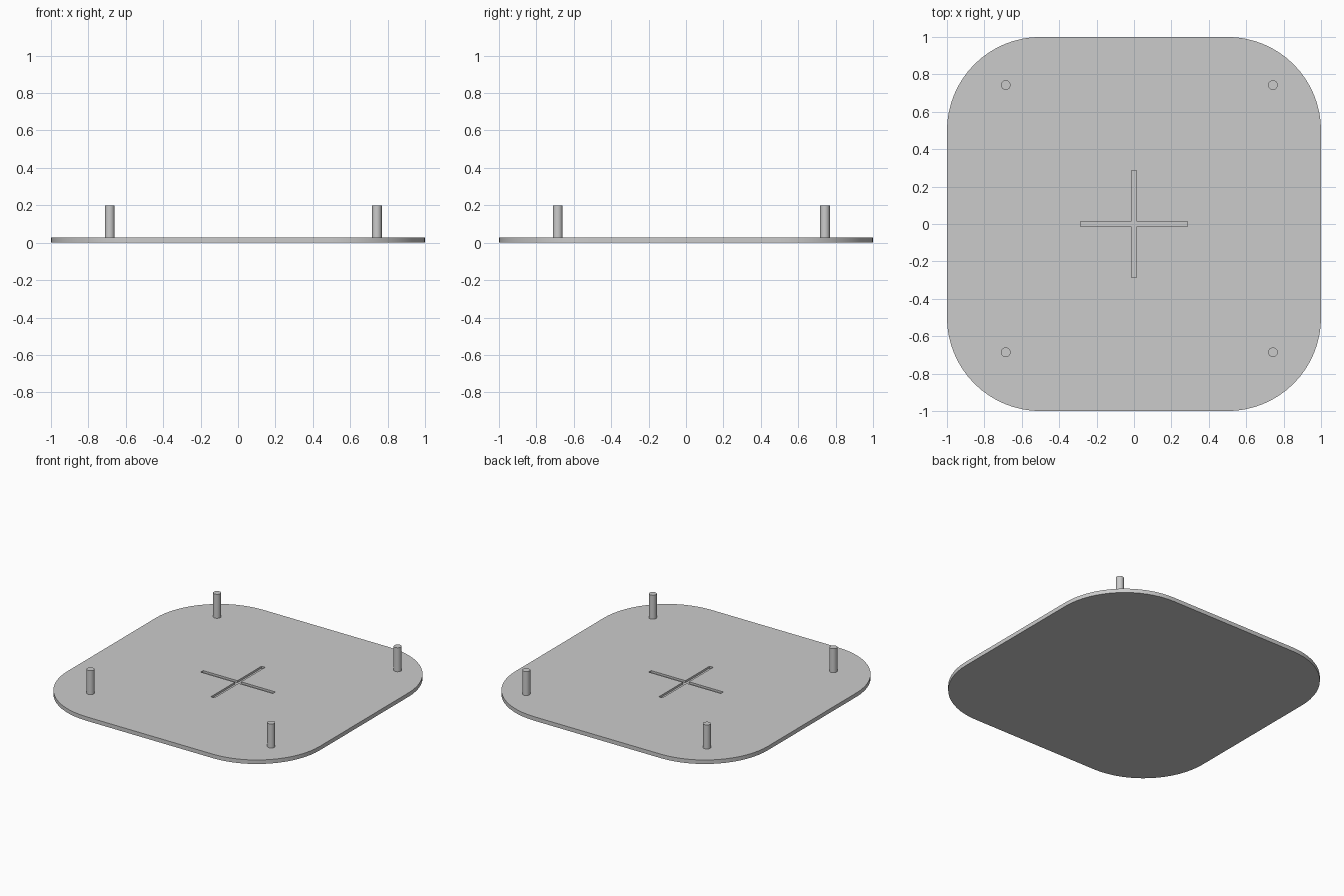
import bpy, bmesh
from math import pi, cos, sin, radians

UNIT = 2 / 70            # module that all sizes are multiples of
THICK = UNIT             # plate thickness
CORNER = 0.5             # plate corner radius

cube = bpy.data.objects.get("Cube")
if cube:
    bpy.data.objects.remove(cube, do_unlink=True)

grey = bpy.data.materials.new("plain grey")
grey.use_nodes = True
colour = (0.6, 0.6, 0.6, 1)
grey.diffuse_color = colour
grey.node_tree.nodes["Principled BSDF"].inputs["Base Color"].default_value = colour


def prism(name, outline, z0, z1):
    """Extrude a closed counter-clockwise outline from z0 up to z1."""
    bm = bmesh.new()
    face = bm.faces.new([bm.verts.new((x, y, z0)) for x, y in outline])
    top = bmesh.ops.extrude_face_region(bm, geom=[face], use_keep_orig=True)
    verts = [v for v in top["geom"] if isinstance(v, bmesh.types.BMVert)]
    bmesh.ops.translate(bm, verts=verts, vec=(0, 0, z1 - z0))
    bmesh.ops.recalc_face_normals(bm, faces=bm.faces)
    mesh = bpy.data.meshes.new(name)
    bm.to_mesh(mesh)
    bm.free()
    mesh.materials.append(grey)
    obj = bpy.data.objects.new(name, mesh)
    bpy.context.collection.objects.link(obj)
    return obj


def activate(obj):
    bpy.ops.object.select_all(action="DESELECT")
    obj.select_set(True)
    bpy.context.view_layer.objects.active = obj


def arc(cx, cy, r, start, sweep, steps):
    return [(cx + r * cos(start + sweep * i / steps),
             cy + r * sin(start + sweep * i / steps)) for i in range(steps + 1)]


# Rounded square plate
inner = 1 - CORNER
outline = []
for k, (sx, sy) in enumerate([(1, 1), (-1, 1), (-1, -1), (1, -1)]):
    outline += arc(sx * inner, sy * inner, CORNER, k * pi / 2, pi / 2, 16)
plate = prism("base_plate", outline, 0, THICK)

# Shallow cross-shaped groove in the middle of the plate
w, arm = UNIT / 2, 10 * UNIT
cross = []
for k in range(4):
    c, s = cos(k * pi / 2), sin(k * pi / 2)
    cross += [(x * c - y * s, x * s + y * c) for x, y in [(arm, -w), (arm, w), (w, w)]]
cutter = prism("groove_cutter", cross, THICK / 2, THICK * 2)
cutter.hide_render = True
groove = plate.modifiers.new("groove", "BOOLEAN")
groove.operation = "DIFFERENCE"
groove.solver = "EXACT"
groove.object = cutter
activate(plate)
bpy.ops.object.modifier_apply(modifier="groove")
bpy.data.objects.remove(cutter, do_unlink=True)
bpy.ops.object.shade_smooth_by_angle(angle=radians(30))

# Four upright pegs, set slightly off centre
NEAR, FAR = -24 * UNIT, 26 * UNIT
for side, x in (("right", NEAR), ("left", FAR)):
    for end, y in (("front", NEAR), ("back", FAR)):
        circle = arc(x, y, 0.9 * UNIT, 0, 2 * pi, 32)[:-1]
        peg = prism(f"{end}_{side}_peg", circle, THICK / 2, 7 * UNIT)
        activate(peg)
        bpy.ops.object.shade_smooth_by_angle(angle=radians(30))
